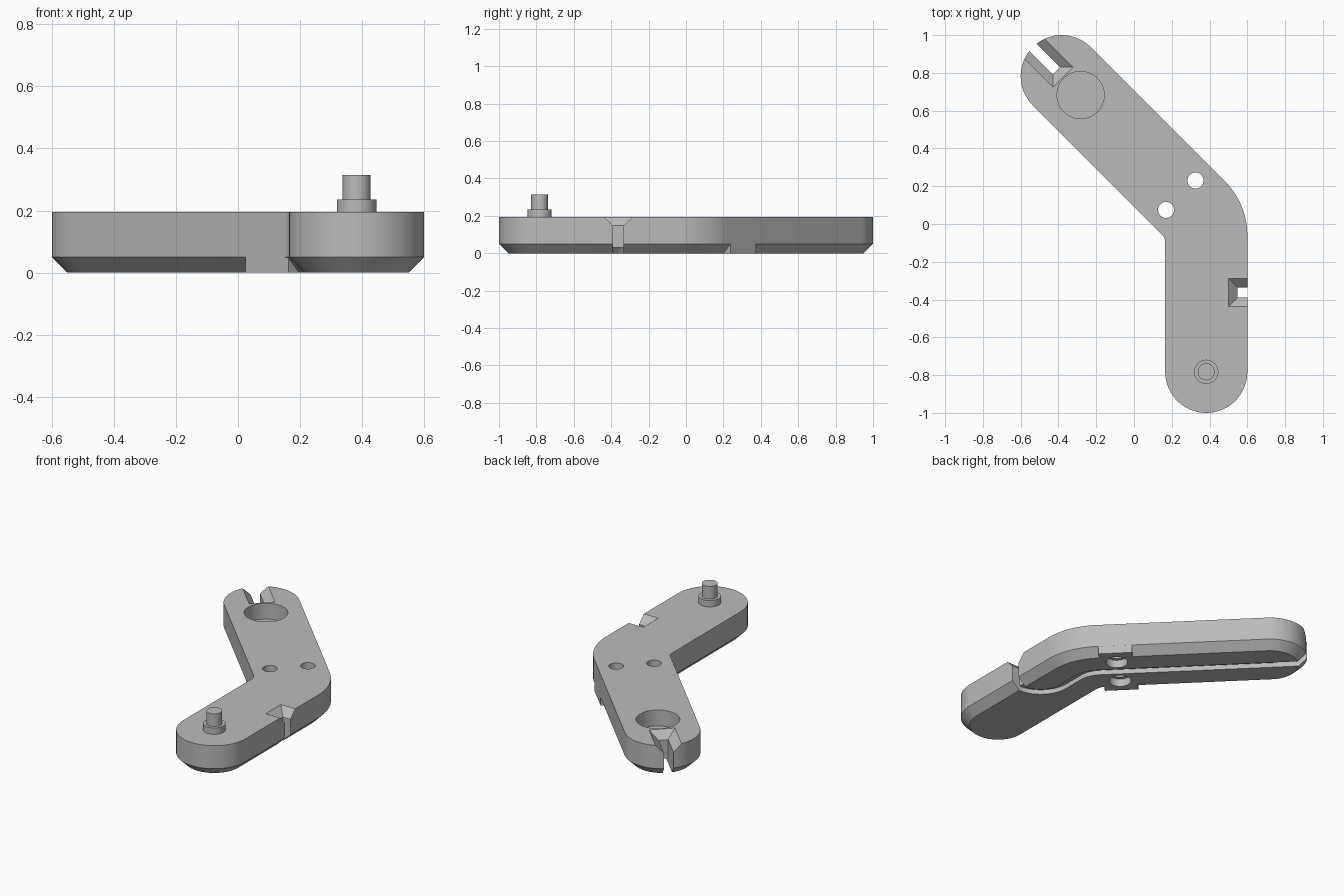
import bpy, bmesh
from math import radians, cos, sin, pi
from mathutils import Vector

if "Cube" in bpy.data.objects:
    bpy.data.objects.remove(bpy.data.objects["Cube"])

TOP, CHAMFER, HALF = 0.195, 0.05, 0.2175
PIN_END = Vector((0.3825, -0.7825))
SLOT_END = -PIN_END
ELBOW = Vector((0.195, -0.06))
INNER = Vector((0.105, -0.0975))
ALONG = Vector((-1, 1)).normalized()    # direction of the angled arm
ACROSS = Vector((1, 1)).normalized()

grey = bpy.data.materials.new("plain grey")
grey.use_nodes = True
grey.diffuse_color = (0.5, 0.5, 0.5, 1)
grey.node_tree.nodes["Principled BSDF"].inputs["Base Color"].default_value = grey.diffuse_color


def arc(centre, r, a, b, n):
    angles = [radians(a + (b - a) * i / n) for i in range(n + 1)]
    return [centre + r * Vector((cos(t), sin(t))) for t in angles]


def circle(centre, r, n=48):
    return arc(Vector(centre), r, 0, 360, n)[:-1]


def loft(name, *rings):
    """Closed solid through (points, height) rings."""
    bm = bmesh.new()
    loops = [[bm.verts.new((p.x, p.y, z)) for p in pts] for pts, z in rings]
    bm.faces.new(loops[0][::-1])
    bm.faces.new(loops[-1])
    for low, high in zip(loops, loops[1:]):
        for i in range(len(low)):
            j = (i + 1) % len(low)
            bm.faces.new((low[i], low[j], high[j], high[i]))
    bmesh.ops.recalc_face_normals(bm, faces=bm.faces)
    mesh = bpy.data.meshes.new(name)
    bm.to_mesh(mesh)
    bm.free()
    mesh.materials.append(grey)
    obj = bpy.data.objects.new(name, mesh)
    bpy.context.scene.collection.objects.link(obj)
    return obj


def prism(name, pts, z0, z1):
    return loft(name, (pts, z0), (pts, z1))


def combine(target, tool, operation="DIFFERENCE"):
    tool.hide_render = True
    mod = target.modifiers.new("combine", "BOOLEAN")
    mod.operation, mod.object, mod.solver = operation, tool, "EXACT"
    graph = bpy.context.evaluated_depsgraph_get()
    mesh = bpy.data.meshes.new_from_object(target.evaluated_get(graph))
    target.modifiers.clear()
    target.data = mesh
    bpy.data.objects.remove(tool)


def smooth(obj):
    bpy.ops.object.select_all(action="DESELECT")
    obj.select_set(True)
    bpy.context.view_layer.objects.active = obj
    bpy.ops.object.shade_smooth_by_angle(angle=radians(30))


def rectangle(origin, direction, a0, a1, half):
    side = Vector((-direction.y, direction.x))
    return [origin + direction * a + side * s
            for a, s in ((a0, -half), (a1, -half), (a1, half), (a0, half))]


# Bent arm with a chamfered underside
def outline(inset):
    return (arc(PIN_END, HALF - inset, 180, 360, 32)
            + arc(ELBOW, 0.405 - inset, 0, 45, 14)
            + arc(SLOT_END, HALF - inset, 45, 225, 32)
            + arc(INNER, 0.06 + inset, 45, 0, 8))


body = loft("bent_arm", (outline(CHAMFER), 0), (outline(0), CHAMFER), (outline(0), TOP))

# Full-width block that interrupts the chamfer beside the screw holes
block_centre = Vector((0.2475, 0.1525))
combine(body, prism("block", rectangle(block_centre, ALONG, -0.098, 0.098, HALF),
                    0, CHAMFER), "UNION")

# Screw holes, wider from below
for sign in (-1, 1):
    spot = block_centre + ACROSS * 0.11 * sign
    combine(body, prism("hole", circle(spot, 0.0425, 32), -0.1, 0.3))
    combine(body, prism("counterbore", circle(spot, 0.064, 32), -0.1, 0.05))

# Blind socket for the matching pin
combine(body, prism("socket", circle((-0.2825, 0.6825), 0.125), 0.095, 0.3))


# Cord channel under the arm
def channel_side(o):
    return ([Vector((0.57, -0.3625 + o))]
            + arc(Vector((0.5525, -0.1925)), 0.17 - o, 270, 180, 14)
            + arc(ELBOW, 0.1875 + o, 0, 45, 10)
            + [SLOT_END + ALONG * 0.055 + ACROSS * o])


combine(body, prism("channel", channel_side(0.0275) + channel_side(-0.0275)[::-1], -0.1, 0.03))

# Cord slits with a flared mouth on top
for origin, way in ((Vector((0.5, -0.3625)), Vector((1, 0))),
                    (SLOT_END - ALONG * 0.008, ALONG)):
    combine(body, prism("slit", rectangle(origin, way, 0.0475, 0.4, 0.0275), -0.1, 0.3))
    combine(body, loft("mouth",
                       (rectangle(origin, way, 0.0475, 0.4, 0.0275), TOP - 0.0475),
                       (rectangle(origin, way, -0.02, 0.4, 0.095), TOP + 0.02)))
smooth(body)

# Stepped pin
smooth(prism("pin_collar", circle(PIN_END, 0.064), TOP - 0.01, 0.235))
smooth(prism("pin", circle(PIN_END, 0.045), 0.225, 0.315))
